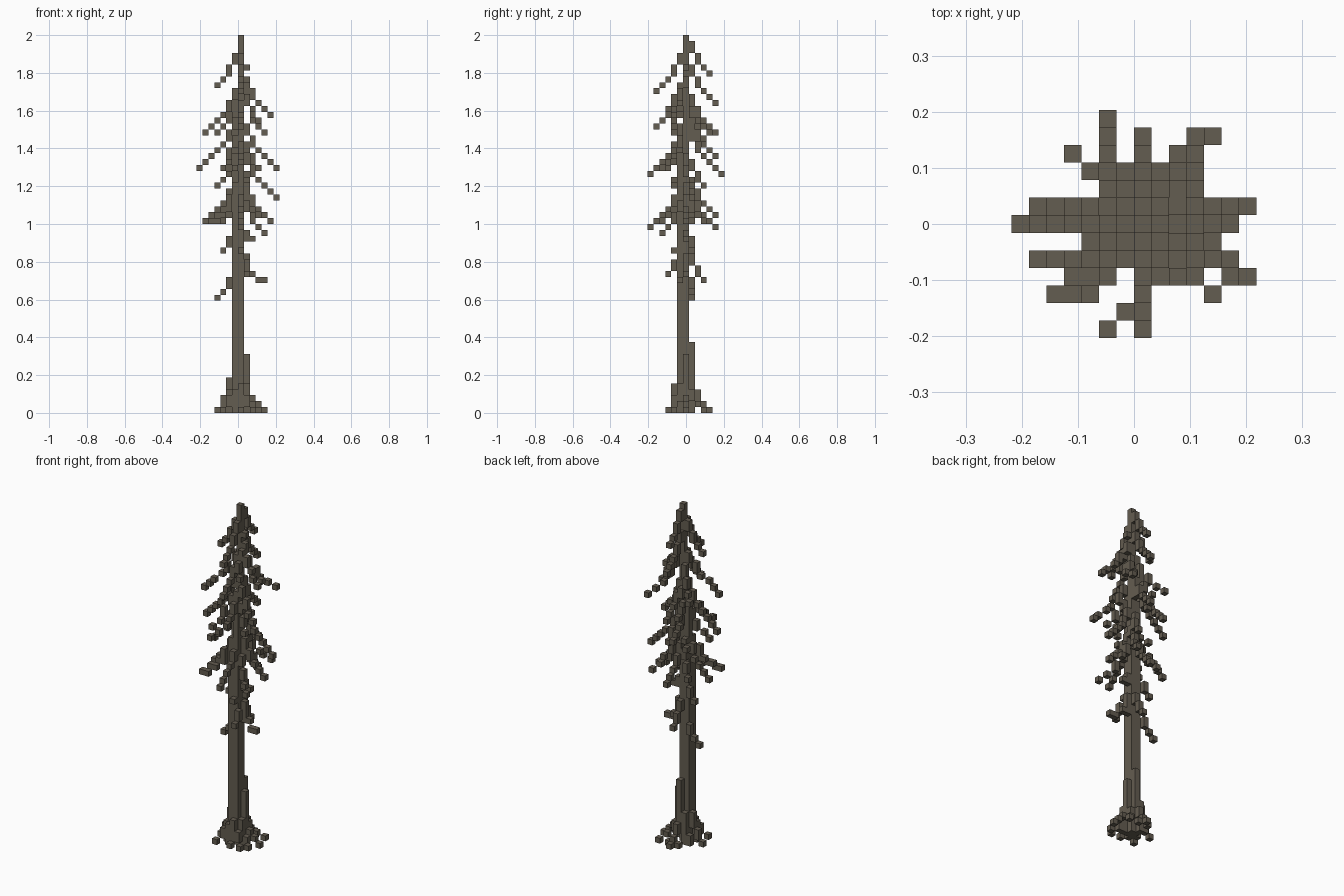
import bpy
import bmesh
from math import copysign
from mathutils import Vector

cube = bpy.data.objects.get("Cube")
if cube:
    bpy.data.objects.remove(cube, do_unlink=True)

VOXEL = 2 / 64

# Single weathered bark colour
bark = bpy.data.materials.new("weathered_bark")
bark.use_nodes = True
colour = (0.127, 0.109, 0.082, 1)
bark.diffuse_color = colour
bark.node_tree.nodes["Principled BSDF"].inputs["Base Color"].default_value = colour


def column(x, y, bottom, top):
    """Cells of an upright stack of voxels."""
    return {(x, y, z) for z in range(bottom, top)}


def nearest(value):
    """Round to a whole cell, halves outward."""
    return int(value + copysign(0.5, value))


def branch(tip_x, tip_y, tip_z):
    """A limb from the trunk core: one step down per step out, the first two steeper."""
    steps = nearest(max(abs(tip_x), abs(tip_y)))
    cells = set()
    for s in range(1, steps + 1):
        x, y = nearest(tip_x * s / steps), nearest(tip_y * s / steps)
        z = tip_z + steps - s
        if s == 1 and steps > 2:
            cells |= column(x, y, z + 1, z + 3)
        elif s == 2 and steps > 2:
            cells |= column(x, y, z, z + 2)
        else:
            cells.add((x, y, z))
    return cells


def root(dx, dy, heights):
    """A buttress root: stacks that step down to the ground, hollow beneath."""
    cells = set()
    start_x, start_y = -(dx < 0), -(dy < 0)
    for s, height in enumerate(heights, 1):
        bottom = heights[s] if s < len(heights) else 0
        cells |= column(start_x + dx * s, start_y + dy * s, bottom, height)
    return cells


# Trunk, narrowing to a single stack in the crown
trunk = column(0, 0, 0, 64) | column(-1, 0, 0, 46)
trunk |= column(0, -1, 0, 46) | column(-1, -1, 0, 36)

# Roots
roots = set()
for dx, dy, heights in [
    (1, 0, (10, 3, 2, 1)), (-1, 0, (6, 3, 1)),
    (0, 1, (12, 4, 2, 1)), (0, -1, (5, 1)),
    (1, 1, (4, 2, 1)), (-1, 1, (2,)),
    (1, -1, (3, 1)), (-1, -1, (3, 1)),
]:
    roots |= root(dx, dy, heights)
# Small root ends beside the main ones
for x, y, top in [(1, -1, 5), (-2, -1, 4), (-1, 1, 6), (-1, -2, 4),
                  (2, -1, 2), (3, -2, 1), (1, 3, 1), (-1, 3, 1)]:
    roots |= column(x, y, 0, top)

# Branch tips, grouped by tier from the crown down
tiers = {
    "crown_branches": [
        (-4, 0, 55), (1, 0, 58), (0, 4, 57), (0, -5, 54),
        (5, -2, 50), (0, 5, 52), (2, -3, 51)],
    "upper_branches": [
        (-6, -2.4, 47), (0, -5, 48), (4, 5, 47), (-4, 4, 47),
        (3, 2, 49), (-2, 3, 46)],
    "middle_branches": [
        (-7, 0, 41), (6, -3, 41), (-2.4, 6, 40), (0, -4, 42), (0, 5, 43),
        (3, -3, 41), (-3, -4, 41), (6, 1, 36), (-4, -2, 38),
        (1, 3, 38), (-2, 2, 37)],
    "lower_branches": [
        (-6, 1, 32), (5, 0, 32), (0, 5, 31), (0, -6, 31), (3, 5, 33),
        (4, -4, 30), (-5, -4, 32), (-4, -4, 32), (-3, 3, 32), (3, 1, 33)],
    "dead_stubs": [
        (-3, 1, 27), (2, 0, 29), (0, -2, 27), (0, 3, 22),
        (1, -3, 23), (-4, 1, 19)],
}

parts = {"trunk": trunk, "roots": roots - trunk}
taken = trunk | roots
for name, tips in tiers.items():
    cells = set().union(*(branch(*tip) for tip in tips)) - taken
    parts[name] = cells
    taken |= cells

# Forked twig at the end of the middle front branch, and two flat-ended stubs
parts["forked_twig"] = {(-1, -5, 41), (-2, -6, 40)}
parts["short_flat_stub"] = {(1, 0, 29)}
parts["long_flat_stub"] = column(1, 0, 23, 27) | {(2, 0, 23), (3, -1, 22), (4, -1, 22)}
for name in ("forked_twig", "short_flat_stub", "long_flat_stub"):
    taken |= parts[name]


def build(name, cells):
    """Make an object from the outer faces of its voxels."""
    bm = bmesh.new()
    verts = {}

    def corner(point):
        key = tuple(round(c * 2) for c in point)
        if key not in verts:
            verts[key] = bm.verts.new(point * VOXEL)
        return verts[key]

    for cell in sorted(cells):
        # A voxel sits right of x = 0, across y = 0 and on z = 0
        centre = Vector(cell) + Vector((0.5, 0, 0.5))
        for axis in range(3):
            for sign in (-1, 1):
                neighbour = list(cell)
                neighbour[axis] += sign
                if tuple(neighbour) in taken:
                    continue
                normal, u, v = Vector(), Vector(), Vector()
                normal[axis] = sign / 2
                u[(axis + 1) % 3] = 0.5
                v[(axis + 2) % 3] = sign / 2
                mid = centre + normal
                bm.faces.new([corner(mid + p) for p in (-u - v, u - v, u + v, v - u)])
    mesh = bpy.data.meshes.new(name)
    bm.to_mesh(mesh)
    bm.free()
    mesh.materials.append(bark)
    bpy.context.collection.objects.link(bpy.data.objects.new(name, mesh))


for name, cells in parts.items():
    build(name, cells)
